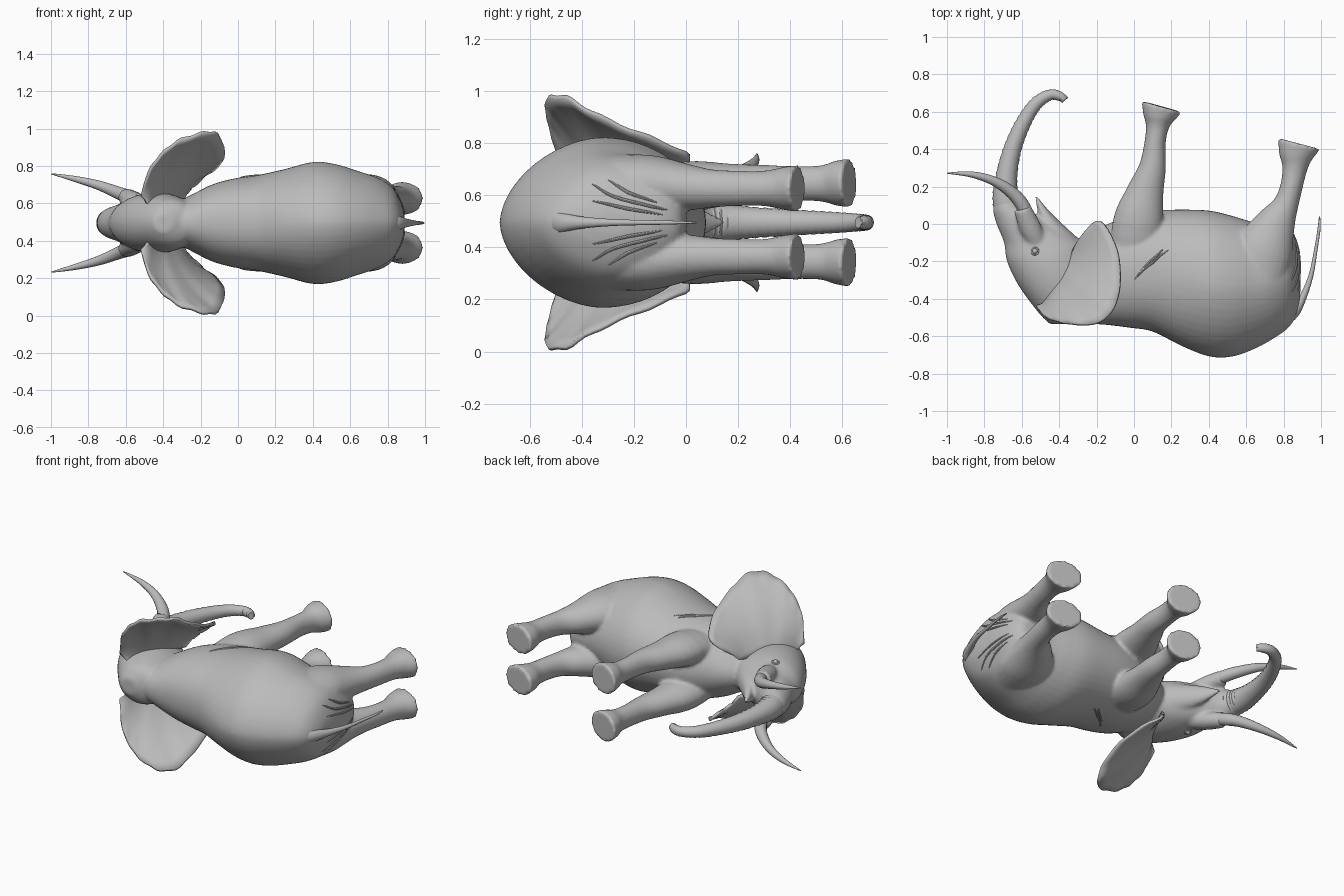
import bpy, math
from mathutils import Vector
from mathutils.bvhtree import BVHTree

if "Cube" in bpy.data.objects:
    bpy.data.objects.remove(bpy.data.objects["Cube"])

MID = 0.495                      # height of the symmetry plane
skin = bpy.data.materials.new("grey skin")
skin.diffuse_color = (0.5, 0.5, 0.5, 1)
skin.use_nodes = True
skin.node_tree.nodes["Principled BSDF"].inputs["Base Color"].default_value = skin.diffuse_color


def spline(rows, sub):
    """Smooth interpolation through rows of equal-length tuples."""
    out = []
    for i in range(len(rows) - 1):
        p0, p1 = rows[max(i - 1, 0)], rows[i]
        p2, p3 = rows[i + 1], rows[min(i + 2, len(rows) - 1)]
        for k in range(sub):
            t = k / sub
            out.append([0.5 * (2 * b + (c - a) * t + (2 * a - 5 * b + 4 * c - d) * t * t
                               + (3 * b - a - 3 * c + d) * t ** 3)
                        for a, b, c, d in zip(p0, p1, p2, p3)])
    return out + [list(rows[-1])]


def make(name, verts, faces):
    me = bpy.data.meshes.new(name)
    me.from_pydata(verts, [], faces)
    me.materials.append(skin)
    ob = bpy.data.objects.new(name, me)
    bpy.context.collection.objects.link(ob)
    return ob


def shade(ob, angle=40):
    bpy.ops.object.select_all(action='DESELECT')
    ob.select_set(True)
    bpy.context.view_layer.objects.active = ob
    bpy.ops.object.shade_smooth_by_angle(angle=math.radians(angle))


def loft(name, rows, side=1, sub=4, n=24, axis=None, ripple=0, ridge=None):
    """Closed tube; rows are (x, y, sideways offset, in-plane radius, sideways radius).
    ridge(x) below 2 narrows the -y half of the section towards a ridge."""
    rows = spline(rows, sub)
    pts = [Vector((r[0], r[1], MID + side * r[2])) for r in rows]
    verts, faces = [], []
    for i, (p, r) in enumerate(zip(pts, rows)):
        t = Vector(axis) if axis else pts[min(i + 1, len(pts) - 1)] - pts[max(i - 1, 0)]
        t.normalize()
        u = t.cross(Vector((0, 0, 1))).normalized()
        w = u.cross(t)
        s = 1 + ripple * (1 if i % 2 else -1)
        for k in range(n):
            a = 2 * math.pi * k / n
            c, d = math.cos(a), math.sin(a)
            if ridge and u.y * c < 0:
                c, d = (math.copysign(abs(v) ** (2 / ridge(p.x)), v) for v in (c, d))
            verts.append(p + s * (u * max(r[3], .002) * c + w * max(r[4], .002) * d))
    for i in range(len(pts) - 1):
        for k in range(n):
            a, b = i * n + k, i * n + (k + 1) % n
            faces.append((a, b, b + n, a + n))
    faces += [tuple(reversed(range(n))), tuple(range(len(verts) - n, len(verts)))]
    ob = make(name, verts, faces)
    shade(ob)
    return ob


def back_ridge(x):
    """Broad shoulders, ridged hips."""
    return 2.2 - .45 * min(max((x - .05) / .35, 0), 1)


# torso: (x, back y, belly y, half width)
torso = [(-.37, -.50, -.14, .09), (-.25, -.53, -.05, .15), (-.14, -.54, 0, .205), (-.02, -.555, .05, .238),
         (.1, -.575, .072, .255), (.25, -.65, .077, .288), (.4, -.708, .072, .326), (.52, -.71, .045, .315),
         (.64, -.67, .01, .278), (.75, -.61, 0, .24), (.83, -.55, -.02, .185), (.875, -.47, -.10, .10),
         (.89, -.36, -.2, .04)]
parts = [loft("torso", [(x, (a + b) / 2, 0, (b - a) / 2, w) for x, a, b, w in torso],
              n=48, axis=(1, 0, 0), ridge=back_ridge)]

# skull with trunk root, and lower jaw
parts.append(loft("skull", [(-.40, -.535, 0, .05, .05), (-.365, -.475, 0, .145, .122), (-.41, -.33, 0, .207, .157),
                            (-.453, -.2, 0, .226, .16), (-.483, -.1, 0, .212, .138), (-.583, 0, 0, .152, .107),
                            (-.667, .08, 0, .087, .083), (-.68, .15, 0, .06, .06)], n=32, axis=(0, 1, 0)))
parts.append(loft("jaw", [(-.36, -.15, 0, .1, .11), (-.44, -.015, 0, .053, .075), (-.488, .07, 0, .027, .045),
                          (-.525, .15, 0, .006, .008)]))

for s in (1, -1):
    parts.append(loft("front_leg", [(0, -.25, .12, .13, .07), (.02, 0, .14, .135, .095), (.06, .17, .146, .1, .08),
                                    (.098, .3, .15, .073, .071), (.112, .43, .15, .057, .067),
                                    (.125, .52, .15, .062, .07), (.134, .575, .151, .088, .086),
                                    (.148, .628, .152, .111, .094)], s))
    parts.append(loft("hind_leg", [(.64, -.35, .17, .15, .09), (.69, -.15, .15, .16, .11), (.757, 0, .135, .11, .09),
                                   (.81, .1, .131, .07, .073), (.842, .2, .131, .06, .068),
                                   (.860, .3, .131, .068, .068), (.868, .372, .131, .095, .082),
                                   (.882, .43, .131, .116, .09)], s))
    parts.append(loft("tusk_socket", [(-.5, -.13, .09, .04, .04), (-.55, -.03, .115, .058, .05),
                                      (-.598, .085, .14, .047, .046)], s))

# fuse the fleshy parts into one skin
bpy.ops.object.select_all(action='DESELECT')
for p in parts:
    p.select_set(True)
bpy.context.view_layer.objects.active = parts[0]
bpy.ops.object.join()
body = parts[0]
body.name = "body"
m = body.modifiers.new("fuse", 'REMESH')
m.mode, m.voxel_size, m.use_smooth_shade = 'VOXEL', 0.011, True
m = body.modifiers.new("soften", 'SMOOTH')
m.factor, m.iterations = 0.5, 4
dg = bpy.context.evaluated_depsgraph_get()
tree = BVHTree.FromObject(body, dg)

# ringed trunk with curled tip
loft("trunk", [(-.60, -.06, 0, .05, .05), (-.652, .03, 0, .078, .075), (-.685, .13, 0, .071, .072),
               (-.682, .25, 0, .058, .06), (-.65, .40, 0, .048, .05), (-.592, .54, 0, .041, .042),
               (-.525, .642, 0, .035, .035), (-.45, .69, 0, .029, .03), (-.395, .682, 0, .025, .027),
               (-.37, .66, 0, .018, .022)], sub=8, ripple=.03)
loft("trunk_fingertip", [(-.41, .685, 0, .018, .02), (-.375, .682, 0, .012, .015), (-.355, .672, 0, .005, .006)])
# tail
loft("tail", [(.77, -.50, 0, .05, .05), (.84, -.485, 0, .034, .045), (.89, -.42, 0, .022, .026),
              (.945, -.28, 0, .013, .013),
              (.975, -.12, 0, .009, .009), (.99, -.02, 0, .008, .006), (.992, .04, 0, .003, .003)], n=12)

# ear rim and root, as (x, y, sideways offset)
rim = [(-.52, -.44, .145), (-.475, -.495, .275), (-.41, -.522, .365), (-.32, -.536, .437), (-.2, -.53, .477),
       (-.115, -.46, .478), (-.075, -.33, .405), (-.09, -.14, .325), (-.18, .015, .25), (-.27, -.06, .165)]
root_a, root_b = Vector((-.48, -.43, .10)), Vector((-.30, -.1, .115))
folds = [[(.9, -.37, .18), (.9, -.28, .11), (.9, -.13, .07), (.88, -.06, .055)],
         [(.9, -.30, .2), (.9, -.22, .13), (.9, -.1, .09)],
         [(.9, -.36, .09), (.9, -.22, .055), (.9, -.08, .035)],
         [(-.02, -.31, .4), (.05, -.22, .4), (.16, -.09, .4)],
         [(.0, -.28, .4), (.08, -.16, .4), (.13, -.09, .4)]]
for s, tag in ((1, "left"), (-1, "right")):
    edge, rings = spline(rim, 5), 9
    verts, faces = [], []
    for i, e in enumerate(edge):
        f = i / (len(edge) - 1)
        base = root_a.lerp(root_b, f)
        for j in range(rings):
            t = j / (rings - 1)
            p = base.lerp(Vector(e), t)
            dish = .05 * math.sin(math.pi * t) * math.sin(math.pi * f)
            wave = .005 * math.sin(i * 1.3) * t ** 6
            verts.append((p.x - dish * .6, p.y, MID + s * (p.z + dish * .6 + wave)))
    for i in range(len(edge) - 1):
        for j in range(rings - 1):
            a = i * rings + j
            f = (a, a + 1, a + rings + 1, a + rings)
            faces.append(f if s > 0 else f[::-1])
    ear = make(tag + "_ear", verts, faces)
    m = ear.modifiers.new("thickness", 'SOLIDIFY')
    m.thickness, m.offset = .016, 0
    shade(ear, 60)

    loft(tag + "_tusk", [(-.56, .0, .122, .03, .03), (-.59, .09, .14, .037, .037), (-.65, .165, .165, .033, .033),
                         (-.75, .23, .203, .025, .025), (-.87, .265, .235, .016, .016),
                         (-.998, .272, .263, .003, .003)], s, n=16)
    # eye with a raised lid
    eye, nor, _, _ = tree.find_nearest(Vector((-.54, -.135, MID + s * .2)))
    bpy.ops.mesh.primitive_uv_sphere_add(segments=16, ring_count=10, radius=.015, location=eye)
    bpy.context.object.name = tag + "_eye"
    bpy.context.object.data.materials.append(skin)
    shade(bpy.context.object, 60)
    bpy.ops.mesh.primitive_torus_add(major_radius=.018, minor_radius=.005, major_segments=20, minor_segments=8,
                                     location=eye, rotation=nor.to_track_quat('Z', 'Y').to_euler())
    bpy.context.object.name = tag + "_eyelid"
    bpy.context.object.data.materials.append(skin)
    shade(bpy.context.object, 60)
    # skin folds lying on the rump and shoulder
    for path in folds:
        rows = []
        pts = spline(path, 4)
        for i, (x, y, o) in enumerate(pts):
            q = tree.find_nearest(Vector((x, y, MID + s * o)))[0]
            r = .002 + .005 * math.sin(math.pi * i / (len(pts) - 1))
            rows.append((q.x, q.y, s * (q.z - MID), r, r))
        loft(tag + "_skin_fold", rows, s, sub=1, n=8)
